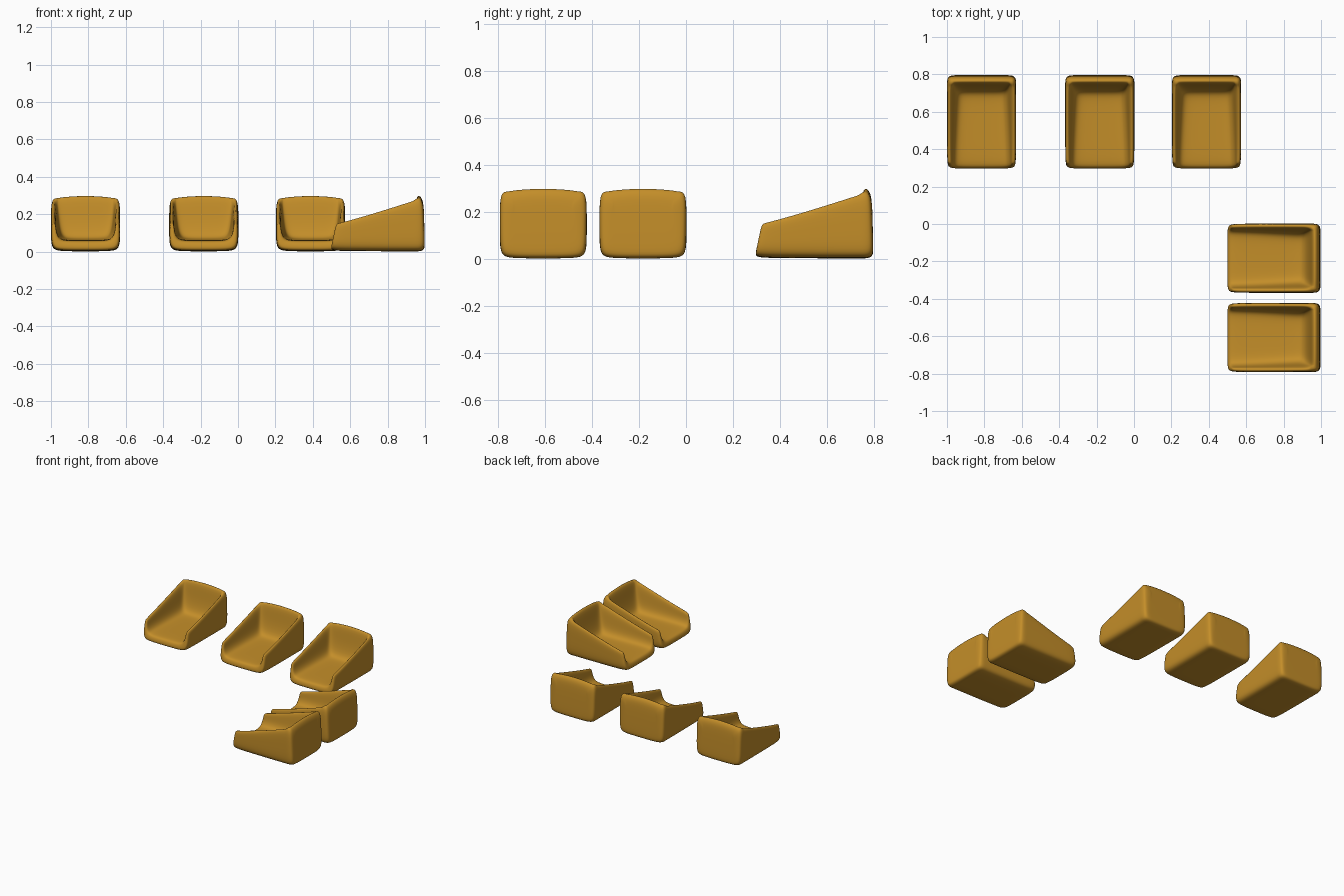
import bpy, bmesh, math

if "Cube" in bpy.data.objects:
    bpy.data.objects.remove(bpy.data.objects["Cube"])

mat = bpy.data.materials.new("golden_brown")
mat.diffuse_color = (0.55, 0.27, 0.022, 1)
mat.use_nodes = True
mat.node_tree.nodes["Principled BSDF"].inputs["Base Color"].default_value = mat.diffuse_color

# Cross-sections from the open front to the back of the seat shell:
# y, half width, bottom, rim height, inner half width (rim, floor), floor height, lean, arch
SECTIONS = [
    (-0.257, 0.177, 0.014, 0.150, 0.161, 0.150, 0.050, 0.032, 0),
    (-0.238, 0.184, 0.004, 0.154, 0.162, 0.150, 0.060, 0.030, 0),
    (-0.100, 0.185, 0.003, 0.183, 0.162, 0.145, 0.062, 0, 0),
    (0.060, 0.185, 0.002, 0.233, 0.161, 0.135, 0.064, 0, 0),
    (0.130, 0.185, 0.002, 0.256, 0.160, 0.130, 0.066, 0, 0),
    (0.168, 0.185, 0.002, 0.268, 0.160, 0.130, 0.080, 0, 0),
    (0.192, 0.185, 0.002, 0.274, 0.158, 0.135, 0.180, 0, 0.004),
    (0.203, 0.185, 0.002, 0.280, 0.156, 0.140, 0.280, 0, 0.020),
    (0.224, 0.184, 0.002, 0.282, 0.156, 0.140, 0.282, 0, 0.020),
    (0.249, 0.177, 0.010, 0.258, 0.150, 0.130, 0.258, -0.006, 0.020),
    (0.251, 0.145, 0.045, 0.225, 0.120, 0.105, 0.225, -0.004, 0.010),
]


def u_path(top, low, zt, zb, r):
    """U-shaped path from the left rim, under the middle, to the right rim."""
    h = zt - zb
    rz = min(r, h * 0.6)
    side = low + (top - low) * 0.35
    half = [(-top, zt), (-(top + side) / 2, zb + rz + (h - rz) * 0.5), (-side, zb + rz),
            (-low + r * 0.25, zb + rz * 0.25), (-low + r, zb)]
    return half + [(0, zb)] + [(-x, z) for x, z in reversed(half)]


def seat_mesh():
    bm = bmesh.new()
    rings = []
    for y, hw, zb, zt, it, ib, zf, lean, arch in SECTIONS:
        outer = u_path(hw, hw, zt, zb, 0.045)
        inner = u_path(it, ib, zt, zf, 0.04)
        ring = []
        for path, is_inner in ((outer, False), (inner, True)):
            row = []
            for x, z in path:
                up = arch * (1 - (x / hw) ** 2) if is_inner else 0
                row.append(bm.verts.new((x, y + lean * z / 0.15, z + up)))
            ring.append(row)
        rings.append(ring)
    n = len(rings[0][0])
    # outer and inner skins, plus the rims joining them
    for a, b in zip(rings, rings[1:]):
        for k in (0, 1):
            for i in range(n - 1):
                bm.faces.new((a[k][i], a[k][i + 1], b[k][i + 1], b[k][i]))
        for i in (0, n - 1):
            bm.faces.new((a[0][i], b[0][i], b[1][i], a[1][i]))
    # front lip and back panel
    for o, inn in (rings[0], rings[-1]):
        for i in range(n - 1):
            bm.faces.new((o[i], o[i + 1], inn[i + 1], inn[i]))
    bmesh.ops.recalc_face_normals(bm, faces=bm.faces)
    me = bpy.data.meshes.new("seat_shell")
    bm.to_mesh(me)
    bm.free()
    me.polygons.foreach_set("use_smooth", [True] * len(me.polygons))
    me.materials.append(mat)
    return me


mesh = seat_mesh()

# Three seats in the back row facing front, two on the right facing left
PLACES = [
    ("back_row_seat_left", -0.815, 0.547, 0),
    ("back_row_seat_middle", -0.183, 0.547, 0),
    ("back_row_seat_right", 0.388, 0.547, 0),
    ("side_seat_rear", 0.749, -0.183, -90),
    ("side_seat_front", 0.749, -0.607, -90),
]
for name, x, y, angle in PLACES:
    ob = bpy.data.objects.new(name, mesh)
    bpy.context.collection.objects.link(ob)
    ob.location = (x, y, 0)
    ob.rotation_euler.z = math.radians(angle)
    sub = ob.modifiers.new("smooth", "SUBSURF")
    sub.levels = sub.render_levels = 2
